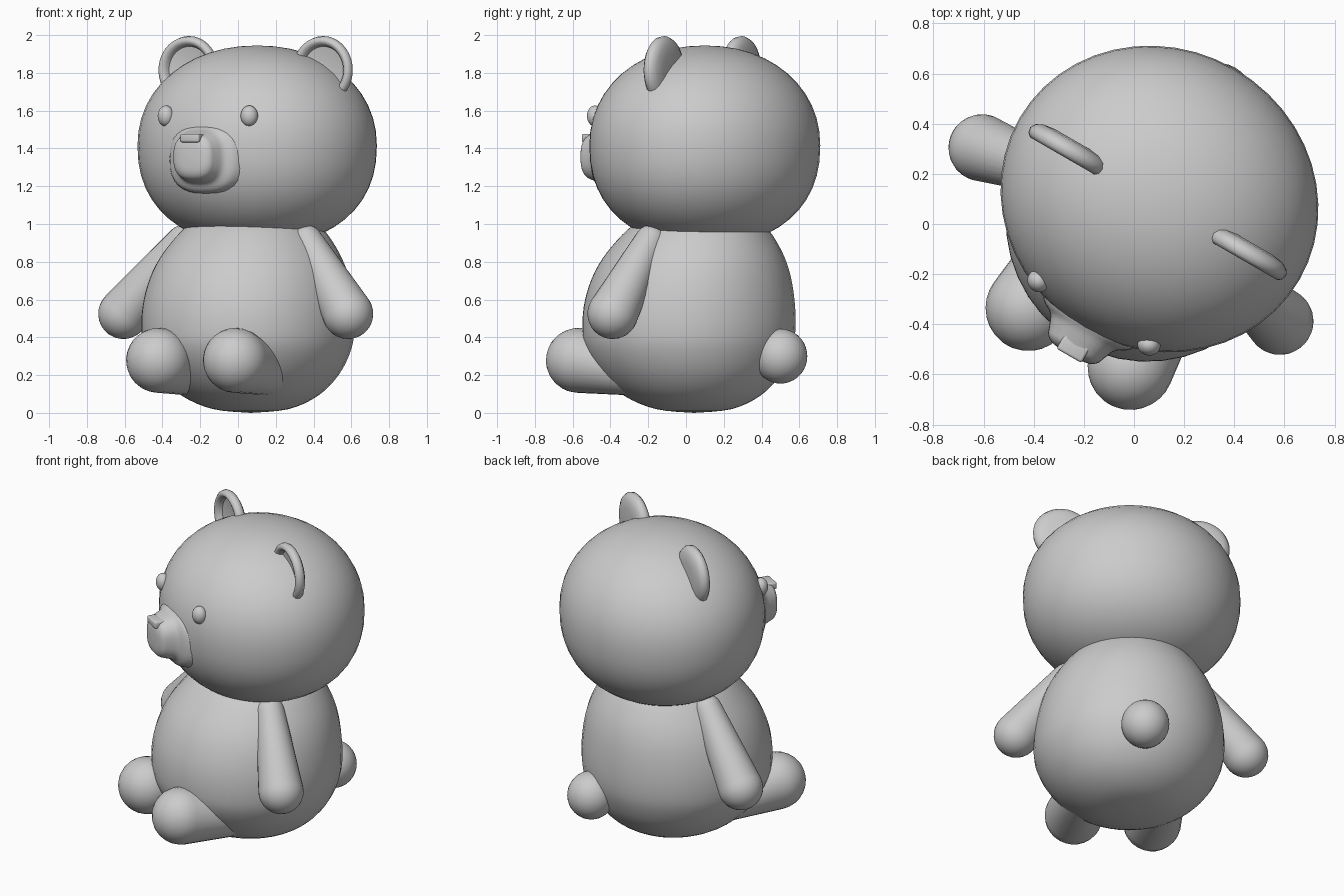
import bpy, bmesh, math
from mathutils import Vector, Matrix

if "Cube" in bpy.data.objects:
    bpy.data.objects.remove(bpy.data.objects["Cube"])

# The whole bear is turned 30 degrees about z
TURN = Matrix.Translation((0.033, -0.019, 0)) @ Matrix.Rotation(math.radians(-30), 4, 'Z')


def finish(bm, name, local=Matrix.Identity(4), sharp=60):
    bmesh.ops.recalc_face_normals(bm, faces=bm.faces)
    me = bpy.data.meshes.new(name)
    bm.to_mesh(me)
    bm.free()
    ob = bpy.data.objects.new(name, me)
    bpy.context.collection.objects.link(ob)
    me.transform(TURN @ local)
    bpy.ops.object.select_all(action='DESELECT')
    ob.select_set(True)
    bpy.context.view_layer.objects.active = ob
    bpy.ops.object.shade_smooth_by_angle(angle=math.radians(sharp))
    return ob


def loft(name, rings, local=Matrix.Identity(4), n=40, power=2.0):
    """Skin rings of (z, half width, half depth, y shift); radius 0 makes a pole."""
    bm = bmesh.new()
    loops = []
    for z, rx, ry, sy in rings:
        if rx < 1e-4:
            loops.append([bm.verts.new((0, sy, z))])
            continue
        ring = []
        for i in range(n):
            a = 2 * math.pi * i / n
            c, s = math.cos(a), math.sin(a)
            x = math.copysign(abs(c) ** (2 / power), c)
            y = math.copysign(abs(s) ** (2 / power), s)
            ring.append(bm.verts.new((rx * x, ry * y + sy, z)))
        loops.append(ring)
    for a, b in zip(loops, loops[1:]):
        for i in range(n):
            j = (i + 1) % n
            quad = [a[i % len(a)], a[j % len(a)], b[j % len(b)], b[i % len(b)]]
            bm.faces.new(list(dict.fromkeys(quad)))
    if len(loops[0]) > 1:
        bm.faces.new(loops[0])
    if len(loops[-1]) > 1:
        bm.faces.new(loops[-1])
    return finish(bm, name, local)


def ball(name, centre, radii, rot=0):
    bm = bmesh.new()
    bmesh.ops.create_uvsphere(bm, u_segments=32, v_segments=18, radius=1)
    m = Matrix.Translation(centre) @ Matrix.Rotation(rot, 4, 'Z') @ Matrix.Diagonal((*radii, 1))
    return finish(bm, name, m)


def limb(name, a, b, ra, rb):
    """Tapered round-ended limb from a to b."""
    a, b = Vector(a), Vector(b)
    d = b - a
    length = d.length
    tilt = math.asin((ra - rb) / length)
    rings = []
    for i in range(9):
        t = -math.pi / 2 + (math.pi / 2 + tilt) * i / 8
        rings.append((ra * math.sin(t), ra * math.cos(t), ra * math.cos(t), 0))
    for i in range(13):
        t = tilt + (math.pi / 2 - tilt) * i / 12
        rings.append((length + rb * math.sin(t), rb * math.cos(t), rb * math.cos(t), 0))
    m = Matrix.Translation(a) @ d.to_track_quat('Z', 'Y').to_matrix().to_4x4()
    return loft(name, rings, m, 28)


def smooth_rings(keys, steps=5):
    """Catmull-Rom refinement of ring rows."""
    out = []
    for i in range(len(keys) - 1):
        p = [Vector(keys[max(0, min(len(keys) - 1, i + k))]) for k in (-1, 0, 1, 2)]
        for s in range(steps):
            t = s / steps
            out.append(tuple(0.5 * (2 * p[1] + (p[2] - p[0]) * t
                       + (2 * p[0] - 5 * p[1] + 4 * p[2] - p[3]) * t * t
                       + (3 * p[1] - p[0] - 3 * p[2] + p[3]) * t ** 3)))
    return out + [tuple(keys[-1])]


# Body, leaning back slightly toward the neck
body = [(z, r, r, v) for z, r, v in [
    (0.0, 0, .07), (.02, .2, .07), (.09, .36, .06), (.2, .475, .05), (.33, .545, .04),
    (.45, .565, .04), (.6, .555, .045), (.75, .515, .06), (.88, .445, .08),
    (1.0, .34, .1), (1.06, .2, .1), (1.08, 0, .1)]]
loft("body", smooth_rings(body, 4))

# Head, a slightly squared ellipsoid
head = []
for i in range(25):
    t = -math.pi / 2 + math.pi * i / 24
    c, s = max(0, math.cos(t)), math.sin(t)
    k = 2 / (2.25 if s < 0 else 2.1)
    head.append((1.415 + 0.53 * math.copysign(abs(s) ** k, s), .645 * c ** k, .6 * c ** k, .137))
loft("head", head, n=48)

# Muzzle flaring into the face, built along -y
forward = Matrix.Translation((0, 0, 1.355)) @ Matrix.Rotation(math.pi / 2, 4, 'X')
muzzle = [(.36, .25, .2, 0), (.44, .2, .175, -.01), (.475, .15, .145, 0), (.52, .128, .128, 0),
          (.555, .112, .112, 0), (.575, .075, .075, 0), (.58, 0, 0, 0)]
loft("muzzle", smooth_rings(muzzle, 4), forward, 32, 2.6)

# Nose
bm = bmesh.new()
bmesh.ops.create_cube(bm, size=1)
bmesh.ops.scale(bm, vec=(.115, .08, .045), verts=bm.verts)
bmesh.ops.bevel(bm, geom=bm.edges[:], offset=.01, segments=3, profile=.5, affect='EDGES')
finish(bm, "nose", Matrix.Translation((0, -.545, 1.455)))

# Ears: dished discs with a round rim
ear = [(r_z[1], r_z[0], r_z[0], 0) for r_z in [
    (0, -.04), (.09, -.04), (.14, -.033), (.168, -.018), (.18, .003), (.175, .025),
    (.16, .038), (.145, .035), (.132, .02), (.125, 0), (.06, -.012), (0, -.014)]]
for side, label in ((-1, "left"), (1, "right")):
    place = Matrix.Translation((.41 * side, .13, 1.815)) @ Matrix.Rotation(math.pi / 2, 4, 'X')
    loft(label + "_ear", ear, place, 36)
    ball(label + "_eye", (.255 * side, -.388, 1.572), (.046, .042, .055), side * .4)
    limb(label + "_leg", (.235 * side, -.5, .278), (.24 * side, -.1, .21), .172, .12)

# Arms hang outward and slightly forward
limb("left_arm", (-.715, -.04, .525), (-.385, .02, .91), .134, .085)
limb("right_arm", (.66, -.045, .525), (.37, .02, .91), .134, .085)

# Tail
ball("tail", (0, .6, .3), (.142, .142, .145))
